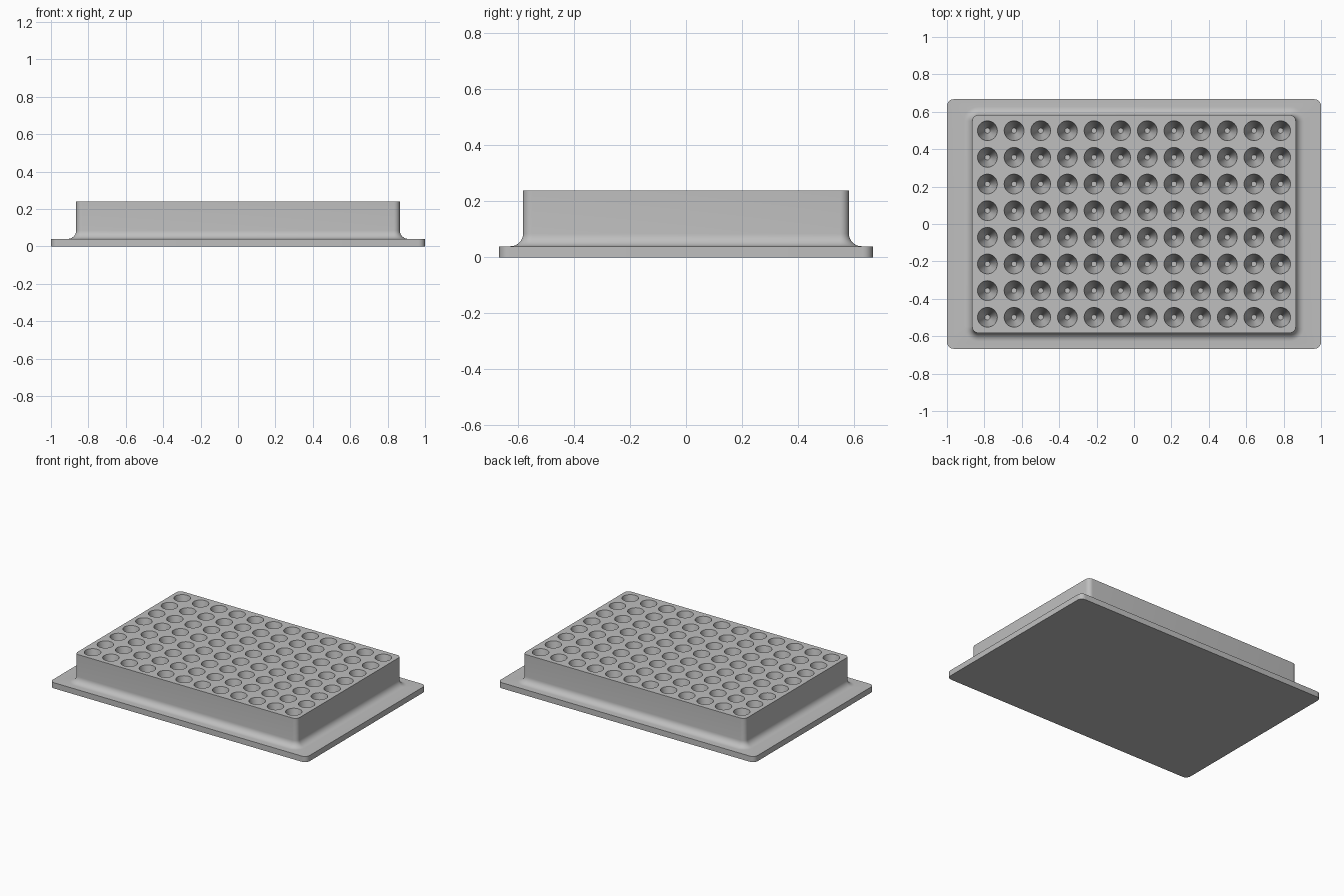
import bpy, bmesh, math

cube = bpy.data.objects.get("Cube")
if cube:
    bpy.data.objects.remove(cube, do_unlink=True)

HEIGHT, FLANGE = 0.24, 0.04
BODY_X, BODY_Y, BODY_R, FILLET = 0.865, 0.582, 0.032, 0.045
COLS, ROWS, PITCH = 12, 8, 0.1425
WELL_R, WELL_TIP, WELL_FLOOR, SIDES = 0.053, 0.014, 0.04, 32

grey = bpy.data.materials.new("light grey plastic")
grey.use_nodes = True
colour = (0.52, 0.52, 0.52, 1)
grey.diffuse_color = colour
grey.node_tree.nodes["Principled BSDF"].inputs["Base Color"].default_value = colour

bm = bmesh.new()


def rounded_ring(hx, hy, r, z, steps=8):
    """Ring of vertices round a rectangle with rounded corners."""
    ring = []
    for q, (sx, sy) in enumerate(((1, 1), (-1, 1), (-1, -1), (1, -1))):
        for i in range(steps + 1):
            a = (q + i / steps) * math.pi / 2
            ring.append(bm.verts.new((sx * (hx - r) + r * math.cos(a),
                                      sy * (hy - r) + r * math.sin(a), z)))
    return ring


def circle(x, y, r, z):
    return [bm.verts.new((x + r * math.cos(i * math.tau / SIDES),
                          y + r * math.sin(i * math.tau / SIDES), z))
            for i in range(SIDES)]


def pairs(ring):
    return zip(ring, ring[1:] + ring[:1])


def bridge(lower, upper):
    for (a, b), (c, d) in zip(pairs(lower), pairs(upper)):
        bm.faces.new((a, b, d, c))


def edges_of(ring):
    return [bm.edges.get(pair) for pair in pairs(ring)]


# Flange, concave fillet and upright body wall
rings = [rounded_ring(1, 0.667, 0.036, 0), rounded_ring(1, 0.667, 0.036, FLANGE)]
for i in range(9):
    a = i / 8 * math.pi / 2
    d = FILLET * (1 - math.sin(a))
    rings.append(rounded_ring(BODY_X + d, BODY_Y + d, BODY_R + d,
                              FLANGE + FILLET * (1 - math.cos(a))))
rings.append(rounded_ring(BODY_X, BODY_Y, BODY_R, HEIGHT))
for lower, upper in zip(rings, rings[1:]):
    bridge(lower, upper)
bm.faces.new(rings[0][::-1])

# Tapered wells with small flat floors
deck_edges = edges_of(rings[-1])
for col in range(COLS):
    for row in range(ROWS):
        x = (col - (COLS - 1) / 2) * PITCH
        y = (row - (ROWS - 1) / 2) * PITCH
        rim = circle(x, y, WELL_R, HEIGHT)
        tip = circle(x, y, WELL_TIP, WELL_FLOOR)
        bridge(rim, tip)
        bm.faces.new(tip)
        deck_edges += edges_of(rim)

# Top deck filled around the well openings
bmesh.ops.triangle_fill(bm, edges=deck_edges, use_beauty=True, normal=(0, 0, 1))
bmesh.ops.recalc_face_normals(bm, faces=bm.faces)

mesh = bpy.data.meshes.new("well_plate")
bm.to_mesh(mesh)
bm.free()
mesh.materials.append(grey)
plate = bpy.data.objects.new("well_plate", mesh)
bpy.context.collection.objects.link(plate)

# Smooth curved walls, keep rims and plate edges crisp
bpy.ops.object.select_all(action='DESELECT')
plate.select_set(True)
bpy.context.view_layer.objects.active = plate
bpy.ops.object.shade_smooth_by_angle(angle=math.radians(35))
